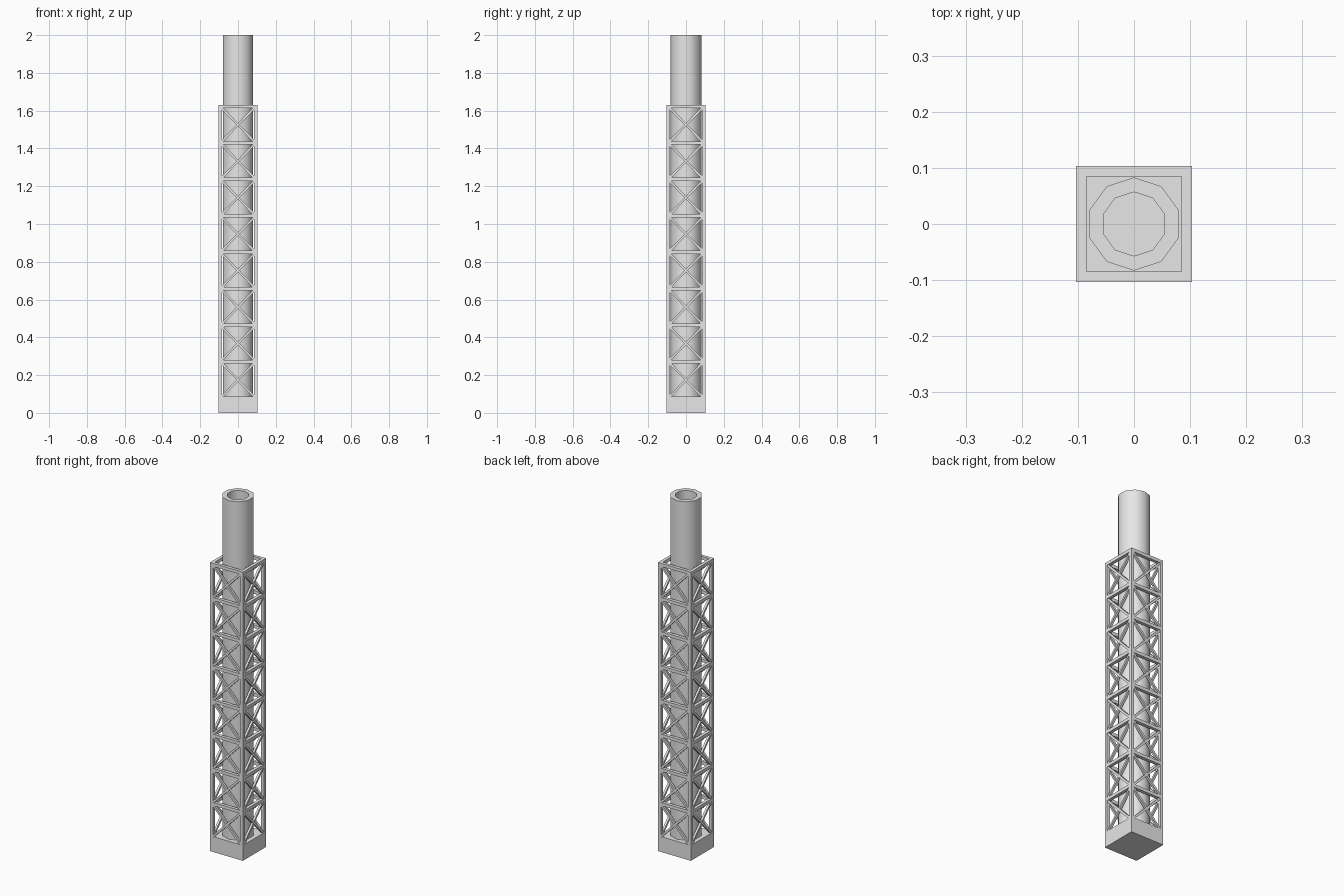
import bpy, bmesh, math
from mathutils import Vector, Matrix

cube = bpy.data.objects.get("Cube")
if cube:
    bpy.data.objects.remove(cube)

HALF = 0.103          # half width of the tower
BAR = 0.018           # post and rail thickness
BRACE = 0.012         # diagonal thickness
TOP = 1.631           # top of the lattice
BAY = 0.193           # height of one bay
BAYS = 8
MID = HALF - BAR / 2  # centre line of the frame

grey = bpy.data.materials.new("light_grey")
grey.use_nodes = True
grey.diffuse_color = (0.8, 0.8, 0.8, 1)
grey.node_tree.nodes["Principled BSDF"].inputs["Base Color"].default_value = (0.8, 0.8, 0.8, 1)


def finish(name, bm):
    bmesh.ops.recalc_face_normals(bm, faces=bm.faces)
    mesh = bpy.data.meshes.new(name)
    bm.to_mesh(mesh)
    bm.free()
    mesh.materials.append(grey)
    obj = bpy.data.objects.new(name, mesh)
    bpy.context.collection.objects.link(obj)
    return obj


def beam(bm, a, b, width, normal):
    """Square bar from a to b, with one side facing along normal."""
    a, b = Vector(a), Vector(b)
    z = (b - a).normalized()
    y = Vector(normal)
    x = y.cross(z)
    rot = Matrix((x, y, z)).transposed().to_4x4()
    size = Matrix.Diagonal((width, width, (b - a).length, 1))
    bmesh.ops.create_cube(bm, size=1, matrix=Matrix.Translation((a + b) / 2) @ rot @ size)


def four_sides(bm):
    """Repeat the front side round the tower."""
    source = bm.verts[:] + bm.edges[:] + bm.faces[:]
    for k in range(1, 4):
        copy = bmesh.ops.duplicate(bm, geom=source)["geom"]
        verts = [g for g in copy if isinstance(g, bmesh.types.BMVert)]
        bmesh.ops.rotate(bm, verts=verts, cent=(0, 0, 0),
                         matrix=Matrix.Rotation(k * math.pi / 2, 3, 'Z'))


FRONT = (0, -1, 0)
rail_top = TOP - BAR / 2
base_top = rail_top - BAYS * BAY + BAR / 2

# Solid plinth
bm = bmesh.new()
beam(bm, (0, 0, 0), (0, 0, base_top), 2 * HALF, FRONT)
finish("base", bm)

# Corner posts
bm = bmesh.new()
beam(bm, (-MID, -MID, base_top), (-MID, -MID, TOP), BAR, FRONT)
four_sides(bm)
finish("corner_posts", bm)

# Horizontal rails between the posts
bm = bmesh.new()
inner = HALF - BAR
for k in range(BAYS):
    z = rail_top - k * BAY
    beam(bm, (-inner, -MID, z), (inner, -MID, z), BAR, FRONT)
four_sides(bm)
finish("rails", bm)

# Crossed diagonals in every bay
bm = bmesh.new()
for k in range(BAYS):
    z = rail_top - k * BAY
    for s in (-1, 1):
        beam(bm, (-s * MID, -MID, z - BAY), (s * MID, -MID, z), BRACE, FRONT)
four_sides(bm)
finish("cross_braces", bm)

# Ten-sided open flue pipe
bm = bmesh.new()
OUTER, INNER = 0.083, 0.057
profile = [bm.verts.new((0, r, z)) for r, z in
           ((OUTER, base_top), (OUTER, 2), (INNER, 2), (INNER, base_top))]
edges = [bm.edges.new((profile[i], profile[(i + 1) % 4])) for i in range(4)]
bmesh.ops.spin(bm, geom=profile + edges, cent=(0, 0, 0), axis=(0, 0, 1),
               angle=2 * math.pi, steps=10, use_merge=True)
bmesh.ops.remove_doubles(bm, verts=bm.verts, dist=0.0001)
pipe = finish("flue_pipe", bm)
bpy.ops.object.select_all(action='DESELECT')
pipe.select_set(True)
bpy.context.view_layer.objects.active = pipe
bpy.ops.object.shade_smooth_by_angle(angle=math.radians(40))
